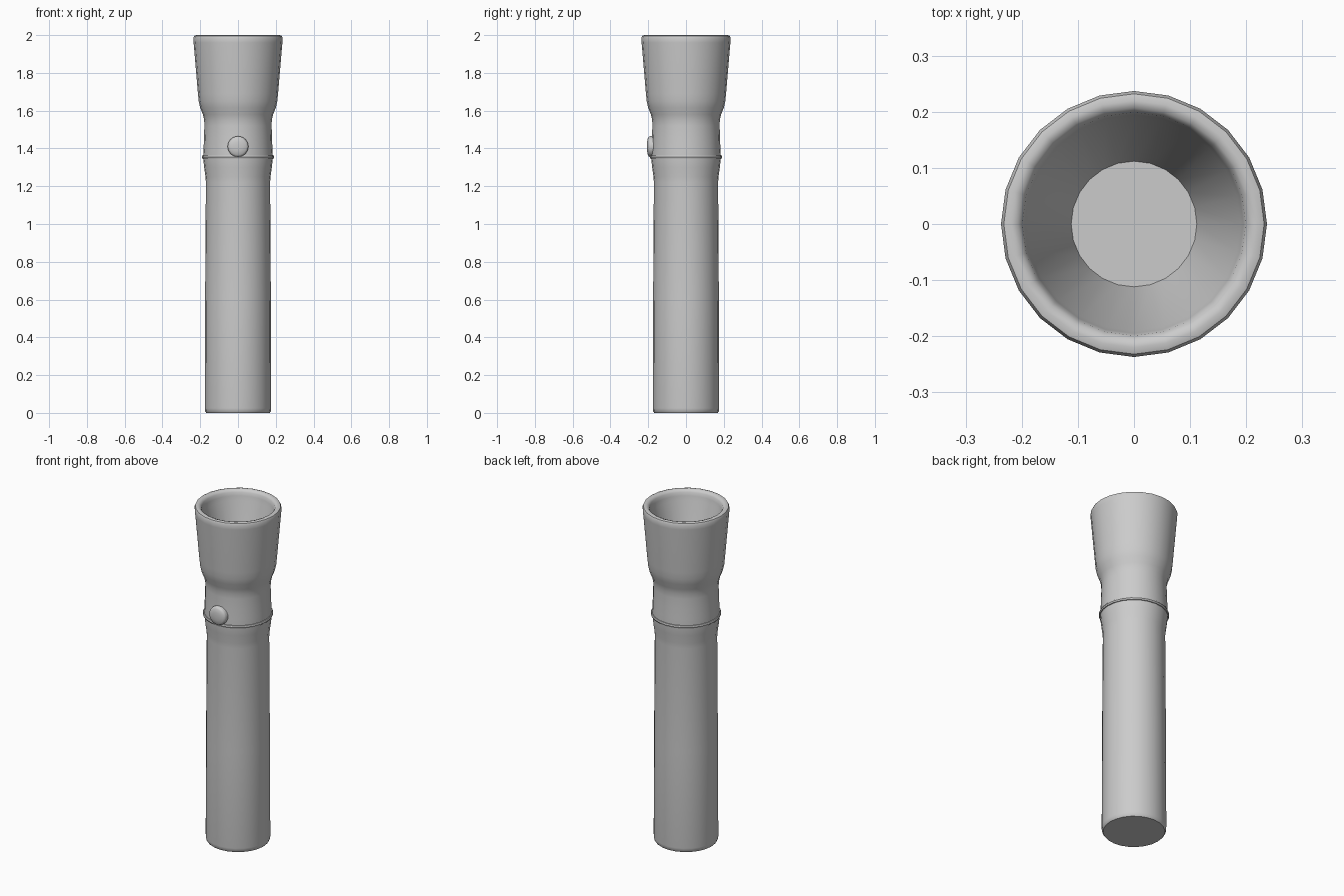
import bpy, math

if "Cube" in bpy.data.objects:
    bpy.data.objects.remove(bpy.data.objects["Cube"])

def lathe(name, profile, segs=24, angle=40):
    """Revolve (radius, height) points about z, capping open ends."""
    n = len(profile)
    verts = [(r * math.cos(2 * math.pi * i / segs), r * math.sin(2 * math.pi * i / segs), z)
             for r, z in profile for i in range(segs)]
    faces = [(j * segs + i, j * segs + (i + 1) % segs,
              (j + 1) * segs + (i + 1) % segs, (j + 1) * segs + i)
             for j in range(n - 1) for i in range(segs)]
    faces.append(tuple(reversed(range(segs))))
    faces.append(tuple(range((n - 1) * segs, n * segs)))
    mesh = bpy.data.meshes.new(name)
    mesh.from_pydata(verts, [], faces)
    obj = bpy.data.objects.new(name, mesh)
    bpy.context.collection.objects.link(obj)
    bpy.ops.object.select_all(action='DESELECT')
    bpy.context.view_layer.objects.active = obj
    obj.select_set(True)
    bpy.ops.object.shade_smooth_by_angle(angle=math.radians(angle))
    return obj

# Handle, neck, flared head and recessed reflector in one turned shell
lathe("torch_body", [
    (0.168, 0.0), (0.174, 0.008), (0.176, 0.025), (0.174, 0.6), (0.170, 1.22),
    (0.172, 1.25), (0.179, 1.30), (0.184, 1.345), (0.184, 1.365),
    (0.182, 1.40), (0.180, 1.46), (0.178, 1.52), (0.179, 1.55), (0.186, 1.58),
    (0.200, 1.615), (0.208, 1.65), (0.212, 1.69), (0.235, 1.96),
    (0.237, 1.985), (0.232, 1.996), (0.220, 2.0), (0.207, 1.996),
    (0.199, 1.985), (0.195, 1.965), (0.190, 1.94), (0.112, 1.67)])

# Thin band at the joint between handle and head
lathe("joint_ring", [(0.180, 1.346), (0.189, 1.347), (0.192, 1.355),
                     (0.189, 1.363), (0.180, 1.364)])

# Domed switch on the front
button = lathe("switch_button", [(0.055, 0.15), (0.055, 0.190), (0.052, 0.197),
                                 (0.044, 0.202), (0.025, 0.206), (0.008, 0.207)])
button.rotation_euler.x = math.radians(90)
button.location.z = 1.41
